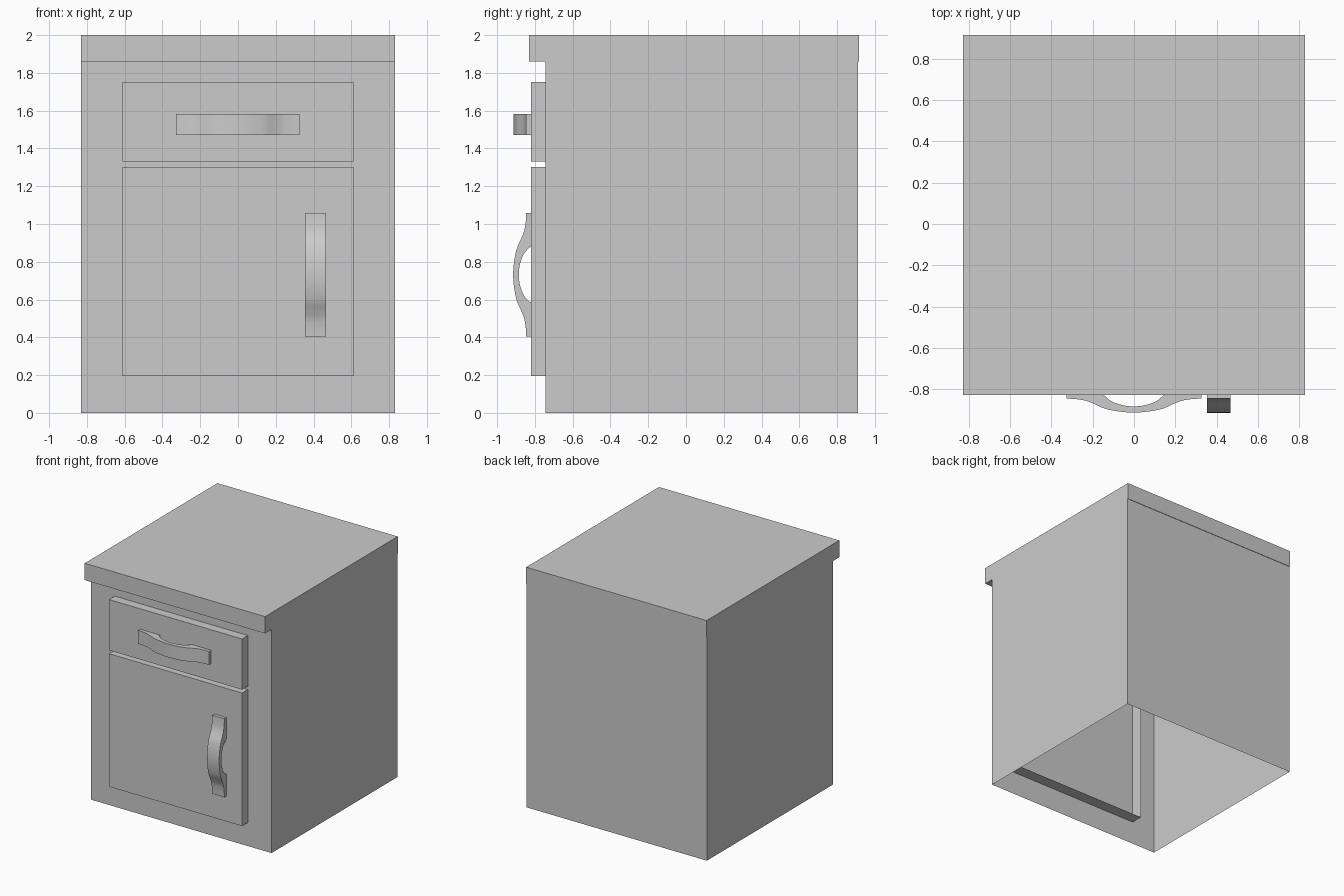
import bpy, bmesh
from mathutils import Vector

if "Cube" in bpy.data.objects:
    bpy.data.objects.remove(bpy.data.objects["Cube"])


def finish(name, bm):
    bmesh.ops.recalc_face_normals(bm, faces=bm.faces)
    mesh = bpy.data.meshes.new(name)
    bm.to_mesh(mesh)
    bm.free()
    obj = bpy.data.objects.new(name, mesh)
    bpy.context.collection.objects.link(obj)
    return obj


def box(name, lo, hi, open_sides=()):
    """Box between two corners; faces pointing along open_sides are left out."""
    bm = bmesh.new()
    bmesh.ops.create_cube(bm, size=1)
    lo, hi = Vector(lo), Vector(hi)
    bm.normal_update()
    gone = [f for f in bm.faces if any(f.normal.dot(Vector(s)) > 0.9 for s in open_sides)]
    for v in bm.verts:
        v.co = Vector([lo[i] if v.co[i] < 0 else hi[i] for i in range(3)])
    if gone:
        bmesh.ops.delete(bm, geom=gone, context='FACES_ONLY')
    return finish(name, bm)


def spline(pts, steps=4):
    """Catmull-Rom curve through the points."""
    p = [Vector(q) for q in pts]
    p = [p[0]] + p + [p[-1]]
    out = []
    for a, b, c, d in zip(p, p[1:], p[2:], p[3:]):
        for i in range(steps):
            t = i / steps
            out.append(0.5 * (2 * b + (c - a) * t + (2 * a - 5 * b + 4 * c - d) * t * t
                              + (3 * b - a - 3 * c + d) * t ** 3))
    return out + [p[-1]]


def mirrored(half):
    return half + [(-s, y) for s, y in reversed(half[:-1])]


def handle(name, centre, along, across, width, front):
    """Bowed pull: profile of (distance along, height off the door), given a width."""
    h = front
    outer = [(-0.327, 0.026)] + spline(mirrored(
        [(-0.285, 0.028), (-0.235, 0.036), (-0.19, 0.053), (-0.14, 0.075),
         (-0.07, h - 0.005), (0, h)])) + [(0.327, 0.026)]
    inner = spline(mirrored(
        [(-0.147, 0.006), (-0.135, 0.018), (-0.105, 0.041), (-0.055, h - 0.036), (0, h - 0.03)]))
    profile = outer + [(0.327, -0.003), (0.14, -0.003)] + list(reversed(inner)) \
        + [(-0.14, -0.003), (-0.327, -0.003)]
    along, across = Vector(along), Vector(across)
    out = Vector((0, -1, 0))
    bm = bmesh.new()
    verts = [bm.verts.new(Vector(centre) + along * s + out * y - across * width / 2)
             for s, y in profile]
    face = bm.faces.new(verts)
    new = bmesh.ops.extrude_face_region(bm, geom=[face])["geom"]
    bmesh.ops.translate(bm, vec=across * width,
                        verts=[g for g in new if isinstance(g, bmesh.types.BMVert)])
    bmesh.ops.triangulate(bm, faces=[f for f in bm.faces if len(f.verts) > 4])
    obj = finish(name, bm)
    bpy.ops.object.select_all(action='DESELECT')
    obj.select_set(True)
    bpy.context.view_layer.objects.active = obj
    bpy.ops.object.shade_smooth_by_angle(angle=0.5)


X, Y, Z = (1, 0, 0), (0, 1, 0), (0, 0, 1)

# Carcass: thin shell, open underneath and closed on top by the worktop
box("cabinet_body", (-0.83, -0.745, 0), (0.83, 0.911, 1.86), [Z, (0, 0, -1)])
box("worktop", (-0.83, -0.83, 1.86), (0.83, 0.915, 2.0))

# Drawer and door fronts: pans with open backs that reach inside the carcass
box("drawer_front", (-0.612, -0.82, 1.33), (0.612, -0.645, 1.752), [Y])
box("door", (-0.612, -0.82, 0.195), (0.612, -0.645, 1.302), [Y])

# Pull handles
handle("drawer_handle", (-0.001, -0.82, 1.526), X, Z, 0.112, 0.094)
handle("door_handle", (0.411, -0.82, 0.732), Z, X, 0.112, 0.095)
